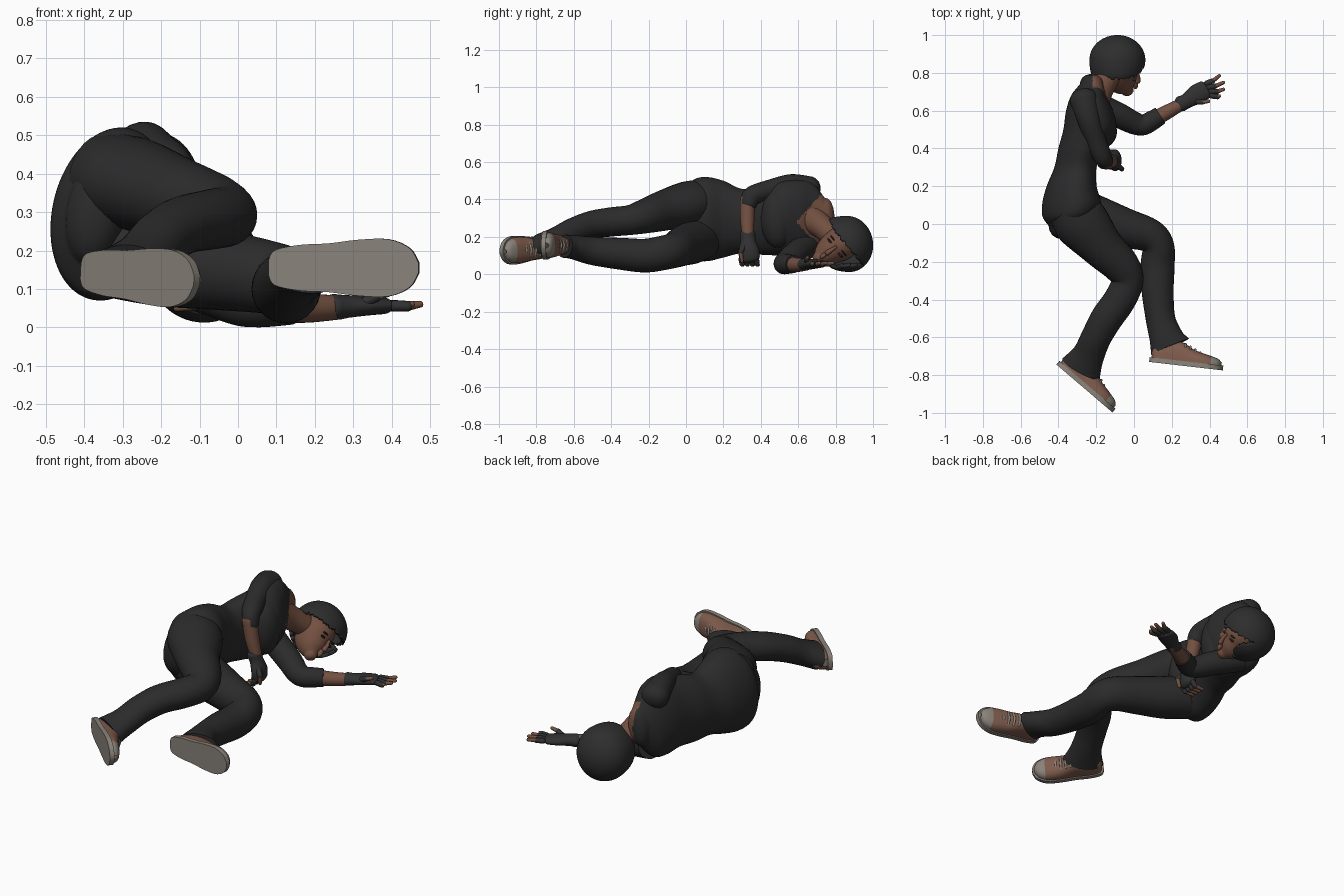
import bpy, bmesh, math
from mathutils import Vector, Matrix

if "Cube" in bpy.data.objects:
    bpy.data.objects.remove(bpy.data.objects["Cube"])


def mat(name, rgb):
    m = bpy.data.materials.new(name)
    m.diffuse_color = (*rgb, 1)
    m.use_nodes = True
    m.node_tree.nodes["Principled BSDF"].inputs["Base Color"].default_value = m.diffuse_color
    return m


CLOTH = mat("charcoal cloth", (0.024, 0.024, 0.024))
HAIR = mat("black hair", (0.027, 0.027, 0.028))
GLOVE = mat("glove black", (0.030, 0.030, 0.032))
SKIN = mat("brown skin", (0.17, 0.08, 0.052))
SHOE = mat("tan shoe", (0.21, 0.105, 0.072))
SOLE = mat("grey sole", (0.25, 0.225, 0.195))
DARK = mat("eye dark", (0.03, 0.018, 0.015))


def finish(bm, name, mats, rule=None, angle=50):
    bmesh.ops.recalc_face_normals(bm, faces=bm.faces)
    if rule:
        for f in bm.faces:
            f.material_index = rule(f.calc_center_median())
    me = bpy.data.meshes.new(name)
    bm.to_mesh(me)
    bm.free()
    for m in mats:
        me.materials.append(m)
    ob = bpy.data.objects.new(name, me)
    bpy.context.collection.objects.link(ob)
    bpy.ops.object.select_all(action='DESELECT')
    ob.select_set(True)
    bpy.context.view_layer.objects.active = ob
    bpy.ops.object.shade_smooth_by_angle(angle=math.radians(angle))
    return ob


def spline(rows, sub):
    """Catmull-Rom through rows of numbers."""
    p = [rows[0]] + list(rows) + [rows[-1]]
    out = []
    for i in range(1, len(p) - 2):
        for k in range(sub):
            t = k / sub
            out.append([0.5 * (2 * b + (c - a) * t + (2 * a - 5 * b + 4 * c - d) * t * t
                               + (3 * b - a - 3 * c + d) * t ** 3)
                        for a, b, c, d in zip(*p[i - 1:i + 3])])
    return out + [list(rows[-1])]


def loft(name, rows, mats, ref=(0, 0, 1), n=28, sub=6, rule=None, rounded=True, shear=0, axis=None):
    """Rows are x, y, z, half width, half height (height lies along ref)."""
    rows = [list(r) + [r[3]] * (5 - len(r)) for r in rows]
    pts = spline(rows, sub)
    C = [Vector(p[:3]) for p in pts]
    rings = []
    for i, p in enumerate(pts):
        t = Vector(axis) if axis else (C[min(i + 1, len(C) - 1)] - C[max(i - 1, 0)]).normalized()
        a = (Vector(ref) - t * t.dot(Vector(ref))).normalized()
        rings.append((C[i], t, a, t.cross(a), p[3], p[4]))
    if rounded:
        for end, s in ((0, -1), (-1, 1)):
            c, t, a, b, w, h = rings[end]
            extra = [(c + t * s * min(w, h) * o, t, a, b, w * k, h * k)
                     for o, k in ((.3, .95), (.6, .78), (.8, .5), (.88, .2))]
            rings = rings + extra if s > 0 else extra[::-1] + rings
    bm = bmesh.new()
    prev = first = None
    for c, t, a, b, w, h in rings:
        ring = []
        for k in range(n):
            u = 2 * math.pi * k / n
            v = c + b * (w * math.cos(u)) + a * (h * math.sin(u))
            v.x += shear * (v.z - c.z)
            ring.append(bm.verts.new(v))
        if prev:
            for k in range(n):
                bm.faces.new((prev[k], prev[(k + 1) % n], ring[(k + 1) % n], ring[k]))
        first = first or ring
        prev = ring
    bm.faces.new(first[::-1])
    bm.faces.new(prev)
    return finish(bm, name, mats, rule)


def ball(name, c, r, m, rot=0, keep=None, warp=None, seg=32):
    bm = bmesh.new()
    bmesh.ops.create_uvsphere(bm, u_segments=seg, v_segments=seg // 2, radius=1)
    bmesh.ops.transform(bm, verts=bm.verts, matrix=Matrix.Rotation(rot, 4, 'X') @ Matrix.Diagonal((*r, 1)))
    if keep:
        bad = [f for f in bm.faces if not keep(f.calc_center_median())]
        bmesh.ops.delete(bm, geom=bad, context='FACES')
    for v in bm.verts:
        if warp:
            warp(v.co)
        v.co += Vector(c)
    return finish(bm, name, [m])


# Torso lying on its side, with a scooped neckline
loft("torso", [(-.37, -.01, .30, .08, .14), (-.345, .04, .295, .137, .21), (-.33, .11, .295, .153, .225),
               (-.33, .20, .295, .13, .205), (-.31, .30, .285, .11, .172), (-.28, .40, .29, .118, .185),
               (-.235, .50, .30, .137, .2), (-.235, .60, .30, .122, .205), (-.24, .68, .30, .09, .185),
               (-.225, .74, .30, .06, .11)],
     [CLOTH, SKIN], n=128, sub=14, shear=.12, axis=(0, 1, 0),
     rule=lambda c: int(c.x > -.22 and c.y > .59 + .9 * abs(c.z - .28)))
ball("bust", (-.175, .49, .3), (.085, .09, .16), CLOTH)

# Trouser legs, flared at the hem
loft("upper_trouser_leg", [(-.35, .09, .385, .12, .12), (-.28, .01, .375, .145, .122), (-.17, -.12, .34, .115, .108),
                           (-.07, -.22, .31, .098, .092), (-.035, -.30, .29, .085, .08), (-.075, -.40, .28, .085, .078),
                           (-.145, -.50, .265, .085, .075), (-.2, -.60, .23, .08, .072),
                           (-.24, -.69, .185, .085, .068), (-.28, -.765, .15, .112, .07)], [CLOTH], rounded=False)
loft("lower_trouser_leg", [(-.34, .09, .20, .12, .12), (-.2, .03, .17, .12, .115), (-.05, -.02, .15, .105, .105),
                           (.08, -.06, .13, .09, .095), (.128, -.12, .115, .085, .092), (.125, -.22, .1, .09, .09),
                           (.125, -.35, .11, .085, .085), (.14, -.50, .125, .078, .075),
                           (.17, -.60, .145, .09, .065), (.19, -.65, .15, .11, .062)], [CLOTH], rounded=False)


# Shoes: flat sole, shaped upper, grey toe cap and laces
def shoe(prefix, heel, toe, up):
    heel, toe = Vector(heel), Vector(toe)
    L = (toe - heel).length
    f = (toe - heel).normalized()
    u = (Vector(up) - f * f.dot(Vector(up))).normalized()
    s = f.cross(u)
    prof = spline([(0, .02, .06), (.04, .043, .085), (.2, .056, .105), (.4, .06, .105), (.6, .069, .07),
                   (.8, .07, .052), (.94, .048, .038), (1, .012, .02)], 4)
    bm = bmesh.new()
    edge = [(t, w) for t, w, h in prof] + [(t, -w) for t, w, h in prof[::-1]]
    face = bm.faces.new([bm.verts.new(heel + f * t * L + s * w * 1.06) for t, w in edge])
    ext = bmesh.ops.extrude_face_region(bm, geom=[face])['geom']
    bmesh.ops.translate(bm, verts=[v for v in ext if isinstance(v, bmesh.types.BMVert)], vec=u * .025)
    finish(bm, prefix + "_sole", [SOLE], angle=40)
    bm = bmesh.new()
    prev = None
    for t, w, h in prof:
        ring = []
        for k in range(17):
            a = math.pi * k / 16
            x, y = math.cos(a), math.sin(a)
            ring.append(bm.verts.new(heel + f * (.01 + t * (L - .02)) + s * w * .97 * math.copysign(abs(x) ** .8, x)
                                     + u * (.02 + h * y ** .8)))
        if prev:
            for k in range(16):
                bm.faces.new((prev[k], prev[k + 1], ring[k + 1], ring[k]))
        prev = ring
    finish(bm, prefix + "_upper", [SHOE, SOLE], lambda c: int((c - heel).dot(f) > .82 * L))
    for i in range(4):
        p = heel + f * (.46 + .07 * i) * L + u * (.116 - .012 * i)
        side = s * .035
        drop = u * .014
        loft(prefix + "_lace", [(*(p - side - drop), .007), (*p, .007), (*(p + side - drop), .007)],
             [SOLE], ref=u, n=8, sub=3)


shoe("upper_shoe", (-.41, -.745, .147), (-.115, -.997, .122), (.65, .76, 0))
shoe("lower_shoe", (.08, -.73, .155), (.47, -.775, .155), (.1, 1, 0))
loft("upper_ankle", [(-.26, -.735, .155, .045), (-.275, -.785, .145, .04)], [SKIN])
loft("lower_ankle", [(.18, -.62, .15, .045), (.175, -.67, .15, .04)], [SKIN])

# Lower arm of the pair, stretched out on the ground
loft("lower_sleeve", [(-.22, .64, .15, .07), (-.08, .575, .1, .066), (.0, .535, .065, .06), (.05, .525, .055, .055),
                      (.1, .55, .055, .052), (.14, .575, .055, .048)], [CLOTH], rounded=False)
loft("lower_forearm", [(.1, .552, .055, .042), (.18, .595, .05, .038), (.27, .645, .052, .031)], [SKIN])
loft("lower_glove", [(.25, .637, .053, .042, .034), (.28, .652, .054, .04, .03), (.33, .685, .056, .052, .026),
                     (.375, .71, .056, .05, .022)], [GLOVE])
# Upper arm of the pair, bent across the waist
loft("upper_sleeve", [(-.265, .655, .455, .07, .075), (-.24, .56, .475, .06, .062), (-.205, .45, .45, .056, .056),
                      (-.175, .375, .43, .052, .052), (-.16, .345, .41, .05, .045), (-.155, .335, .38, .045)],
     [CLOTH], ref=(1, 0, 0))
loft("upper_forearm", [(-.158, .33, .4, .04), (-.14, .328, .3, .038), (-.12, .33, .22, .032)],
     [SKIN], ref=(0, 1, 0))
loft("upper_glove", [(-.125, .33, .21, .038, .042), (-.115, .332, .18, .034, .04), (-.1, .335, .13, .034, .055),
                     (-.1, .34, .09, .032, .055)], [GLOVE], ref=(0, 1, 0))


# Fingers: gloved base and bare tip
def finger(prefix, a, b, c, r=.012):
    loft(prefix + "_finger_base", [(*a, r * 1.25), (*b, r * 1.15)], [GLOVE], n=12, sub=2, ref=(.3, .5, .8))
    loft(prefix + "_finger_tip", [(*b, r), (*c, r * .75)], [SKIN], n=12, sub=2, ref=(.3, .5, .8))


for i in range(4):
    finger("lower", (.385 + .008 * i, .745 - .022 * i, .056), (.418 + .012 * min(i, 2), .758 - .028 * i, .055),
           (.452 + .022 * (i in (1, 2)), .785 - .036 * i, .06))
    finger("upper", (-.1, .295 + .027 * i, .08), (-.115, .3 + .027 * i, .055), (-.16, .305 + .027 * i, .05))
finger("lower_thumb", (.32, .65, .06), (.36, .645, .08), (.395, .65, .09))
finger("upper_thumb", (-.09, .31, .15), (-.065, .292, .12), (-.07, .3, .07))

# Neck and head, tilted toward the ground
SIDE = (0, .6, -.8)
loft("neck", [(-.21, .66, .3, .09), (-.17, .72, .26, .066), (-.12, .8, .19, .06)], [SKIN])
loft("head", [(-.035, .708, .088, .034, .032), (-.052, .735, .105, .068, .06), (-.075, .78, .135, .096, .082),
              (-.085, .83, .165, .104, .092), (-.09, .87, .19, .09, .085)], [SKIN], ref=SIDE, n=36)
loft("nose", [(.018, .80, .145, .008), (.022, .775, .128, .011), (.02, .756, .115, .014)], [SKIN], n=12, ref=SIDE)
ball("lips", (.008, .735, .1), (.014, .012, .024), SKIN, -.9, seg=16)
# Closed eyes and brows, along the tilted line across the face
for y, z in ((.769, .178), (.825, .103)):
    ball("eye", (.001, y, z), (.012, .018, .006), DARK, -.9, seg=16)
    ball("brow", (.006, y + .017, z + .013), (.01, .023, .004), HAIR, -.9, seg=16)


# Bob hair: a shell left open over the face, hanging straighter at the bottom
def hair_keep(d):
    jag = .004 * math.sin(24 * math.atan2(d.z, d.x))
    face = d.x > .035 and .75 * d.y + .65 * d.z < -.012 + jag and d.z > -.118
    return d.y > -.1 + jag and not face


def hair_fall(d):
    if d.y < 0:
        k = max(1 - (d.y / .138) ** 2, .3) ** -.36
        d.x *= k if d.x < 0 else k ** .5
        d.z *= k


hair = ball("bob_hair", (-.088, .868, .162), (.148, .132, .15), HAIR, .15, hair_keep, hair_fall, seg=100)
sol = hair.modifiers.new("thickness", 'SOLIDIFY')
sol.thickness = .02
sol.offset = -1
